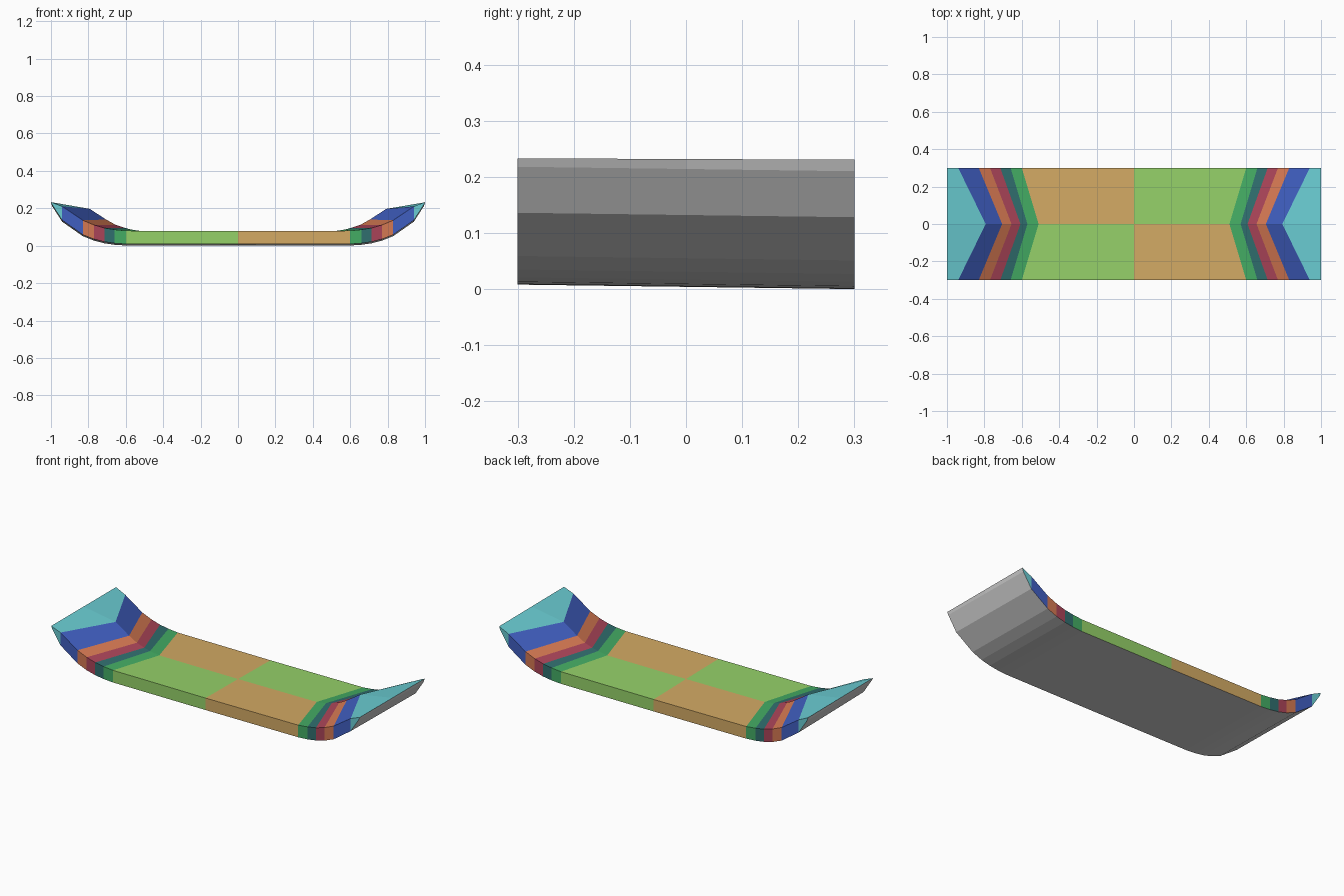
import bpy, bmesh

if "Cube" in bpy.data.objects:
    bpy.data.objects.remove(bpy.data.objects["Cube"])

# One flat colour per painted band
def lin(c):
    c /= 255
    return c / 12.92 if c <= 0.04045 else ((c + 0.055) / 1.055) ** 2.4

COLOURS = [("lime", (149, 209, 105)), ("tan", (211, 170, 100)), ("green", (68, 172, 100)),
           ("teal", (48, 110, 110)), ("crimson", (170, 68, 88)), ("orange", (212, 120, 82)),
           ("blue", (64, 94, 192)), ("cyan", (106, 204, 210)), ("grey", (210, 210, 210))]
GREY = 8

mesh = bpy.data.meshes.new("curved_deck")
deck = bpy.data.objects.new("curved_deck", mesh)
bpy.context.collection.objects.link(deck)
for name, rgb in COLOURS:
    m = bpy.data.materials.new(name)
    m.diffuse_color = (*[lin(c) for c in rgb], 1)
    m.use_nodes = True
    m.node_tree.nodes["Principled BSDF"].inputs["Base Color"].default_value = m.diffuse_color
    mesh.materials.append(m)

# Stations from the middle to the tip:
# edge x, edge top z, ridge x, ridge top z, underside x, underside z
STATIONS = [
    (0.00, 0.078, 0.00, 0.079, 0.00, 0.008),
    (0.60, 0.080, 0.51, 0.081, 0.60, 0.009),
    (0.66, 0.086, 0.57, 0.090, 0.66, 0.013),
    (0.715, 0.095, 0.607, 0.100, 0.715, 0.021),
    (0.77, 0.111, 0.655, 0.116, 0.77, 0.035),
    (0.83, 0.136, 0.705, 0.144, 0.83, 0.059),
    (0.94, 0.210, 0.793, 0.201, 0.94, 0.136),
    (1.00, 0.233, 1.00, 0.233, 0.993, 0.218),
]
HALF = 0.3
bm = bmesh.new()

# Build one quarter at a time; sx, sy choose which quarter
for sx in (-1, 1):
    for sy in (-1, 1):
        def vert(x, y, z, lean=0.0133):
            return bm.verts.new((sx * x, sy * y, z - lean * (sy * y + HALF)))

        rows = []
        for i, (ex, ez, rx, rz, ux, uz) in enumerate(STATIONS):
            lean = 0.004 if i == len(STATIONS) - 1 else 0.0133
            rows.append((vert(rx, 0, rz, lean), vert(ex, HALF, ez, lean),
                         vert(ux, HALF, uz), vert(ux, 0, uz)))

        def face(verts, mat):
            f = bm.faces.new(verts if sx * sy > 0 else verts[::-1])
            f.material_index = mat

        for i in range(len(rows) - 1):
            a, b = rows[i], rows[i + 1]
            # the middle panel alternates between lime and tan
            mat = (0 if sx * sy > 0 else 1) if i == 0 else i + 1
            face([a[0], b[0], b[1], a[1]], mat)     # upper surface
            face([a[1], b[1], b[2], a[2]], mat)     # side
            face([a[2], b[2], b[3], a[3]], GREY)    # underside
        t = rows[-1]
        face([t[0], t[3], t[2], t[1]], GREY)        # narrow tip

bmesh.ops.remove_doubles(bm, verts=bm.verts, dist=0.0005)
bmesh.ops.recalc_face_normals(bm, faces=bm.faces)
bm.to_mesh(mesh)
bm.free()
